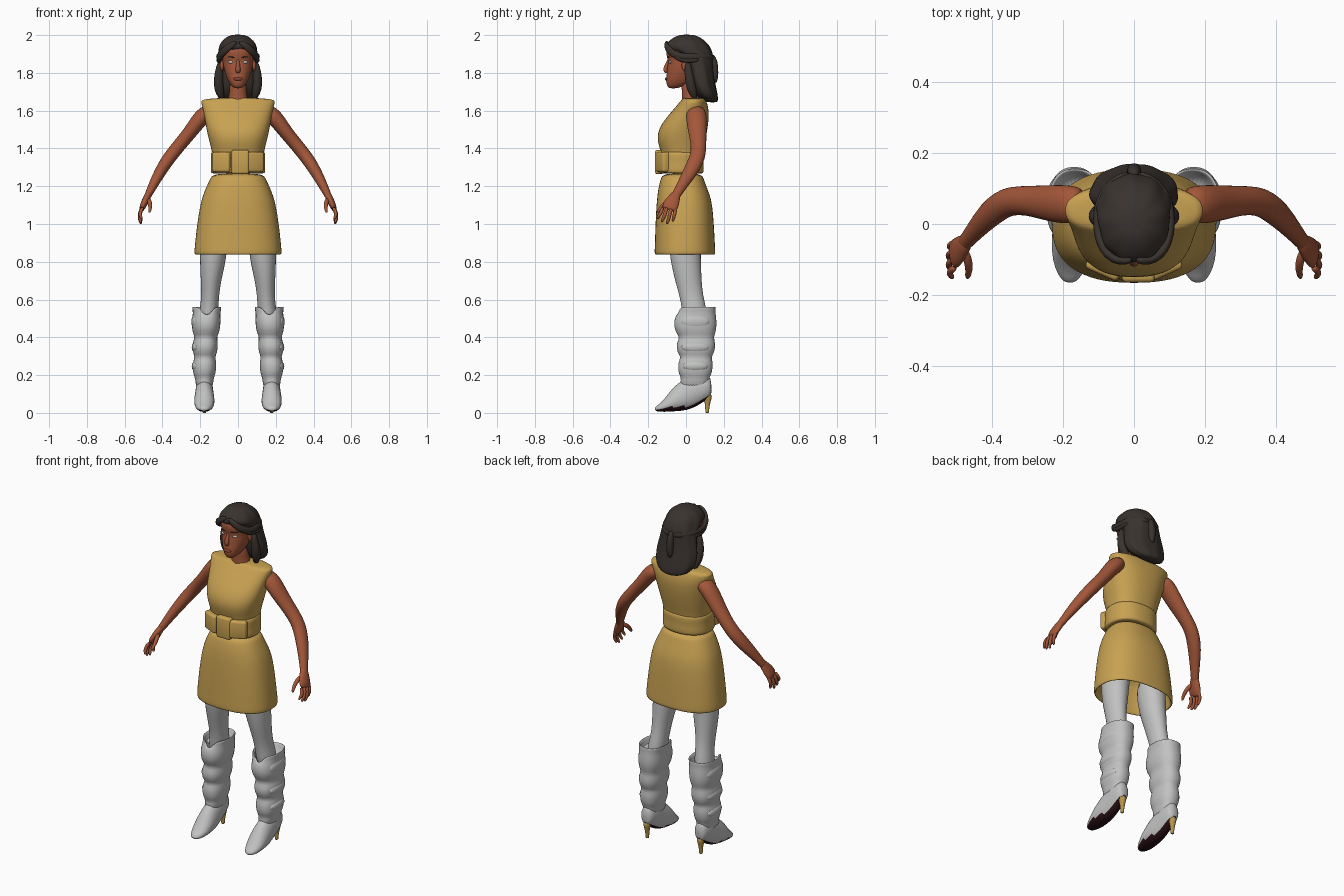
import bpy, bmesh, math
from mathutils import Vector, Matrix

def material(name, rgb):
    m = bpy.data.materials.new(name)
    m.diffuse_color = (*rgb, 1)
    return m

SKIN = material("brown skin", (0.37, 0.095, 0.042))
DRESS = material("mustard cloth", (0.58, 0.36, 0.085))
WHITE = material("pale grey leather", (0.53, 0.54, 0.53))
HAIR = material("dark hair", (0.042, 0.033, 0.028))
SOLE = material("dark sole", (0.022, 0.005, 0.008))
GOLD = material("gold heel", (0.48, 0.30, 0.07))
EYE = material("eye white", (0.72, 0.72, 0.72))
LIP = material("lips", (0.27, 0.06, 0.035))

def finish(name, bm, mat, mirror=False, sub=1):
    bmesh.ops.recalc_face_normals(bm, faces=bm.faces)
    me = bpy.data.meshes.new(name)
    bm.to_mesh(me)
    bm.free()
    ob = bpy.data.objects.new(name, me)
    bpy.context.collection.objects.link(ob)
    me.materials.append(mat)
    for p in me.polygons:
        p.use_smooth = True
    if mirror:
        ob.modifiers.new("mirror", 'MIRROR').use_mirror_merge = False
    if sub:
        s = ob.modifiers.new("smooth", 'SUBSURF')
        s.levels = s.render_levels = sub
    return ob

def skin(name, rings, mat, **kw):
    """Bridge a list of point rings and cap both ends."""
    bm = bmesh.new()
    vs = [[bm.verts.new(p) for p in r] for r in rings]
    n = len(vs[0])
    for a, b in zip(vs, vs[1:]):
        for i in range(n):
            j = (i + 1) % n
            bm.faces.new((a[i], a[j], b[j], b[i]))
    bm.faces.new(vs[0])
    bm.faces.new(vs[-1])
    return finish(name, bm, mat, **kw)

def loft(name, rows, mat, n=32, power=2.0, wave=0, warp=None, **kw):
    """Rows are (z, centre x, front y, back y, half width)."""
    rings = []
    for z, cx, yf, yb, rx in rows:
        ring = []
        for i in range(n):
            a = 2 * math.pi * i / n
            c, s = math.cos(a), math.sin(a)
            k = 1 + wave * math.sin(9 * a + z * 6)
            x = cx + rx * k * math.copysign(abs(c) ** (2 / power), c)
            y = (yf + yb) / 2 + (yb - yf) / 2 * k * math.copysign(abs(s) ** (2 / power), s)
            p = Vector((x, y, z))
            ring.append(warp(p) if warp else p)
        rings.append(ring)
    return skin(name, rings, mat, **kw)

def tube(name, rows, mat, n=12, ref=(0, 1, 0), **kw):
    """Rows are (x, y, z, radius along ref, radius across)."""
    pts = [Vector(r[:3]) for r in rows]
    rings = []
    for i, r in enumerate(rows):
        t = (pts[min(i + 1, len(pts) - 1)] - pts[max(i - 1, 0)]).normalized()
        u = Vector(ref)
        u = (u - t * u.dot(t)).normalized()
        v = t.cross(u)
        rings.append([pts[i] + u * r[3] * math.cos(2 * math.pi * k / n)
                      + v * r[-1] * math.sin(2 * math.pi * k / n) for k in range(n)])
    return skin(name, rings, mat, **kw)

def ball(name, loc, size, mat, **kw):
    bm = bmesh.new()
    bmesh.ops.create_uvsphere(bm, u_segments=20, v_segments=12, radius=1)
    bmesh.ops.transform(bm, matrix=Matrix.Translation(loc) @ Matrix.Diagonal((*size, 1)), verts=bm.verts)
    return finish(name, bm, mat, sub=0, **kw)

def soft_box(name, loc, size, turn, mat):
    bm = bmesh.new()
    bmesh.ops.create_cube(bm, size=1)
    bmesh.ops.transform(bm, matrix=Matrix.Translation(loc) @ Matrix.Rotation(turn, 4, 'Z')
                        @ Matrix.Diagonal((*size, 1)), verts=bm.verts)
    bmesh.ops.bevel(bm, geom=bm.edges[:], offset=0.012, segments=3, affect='EDGES', profile=0.5)
    return finish(name, bm, mat, sub=0)

# Dress bodice
loft("bodice", [
    (1.26, 0, -.125, .085, .135), (1.33, 0, -.125, .08, .132), (1.39, 0, -.135, .09, .14),
    (1.43, 0, -.15, .10, .15), (1.48, 0, -.152, .11, .163), (1.53, 0, -.13, .118, .172),
    (1.58, 0, -.09, .122, .18), (1.62, 0, -.055, .118, .19), (1.65, 0, -.03, .108, .197),
    (1.66, 0, -.022, .10, .19), (1.667, 0, -.015, .092, .10), (1.668, 0, -.01, .085, .06)],
    DRESS, power=2.4)
# Skirt, turned in at the hem so that it is open below
loft("skirt", [
    (1.27, 0, -.125, .085, .135), (1.24, 0, -.133, .093, .146), (1.20, 0, -.145, .108, .167),
    (1.15, 0, -.152, .128, .187), (1.10, 0, -.157, .14, .201), (1.0, 0, -.162, .148, .217),
    (.90, 0, -.165, .153, .228), (.855, 0, -.167, .156, .232), (.838, 0, -.166, .155, .231),
    (.838, 0, -.156, .145, .22), (.86, 0, -.152, .142, .217), (1.0, 0, -.14, .13, .19),
    (1.05, 0, -.10, .09, .14)], DRESS, power=2.4)
# Belt and bow
loft("belt", [
    (1.27, 0, -.125, .08, .13), (1.266, 0, -.147, .092, .143), (1.29, 0, -.152, .096, .146),
    (1.325, 0, -.147, .092, .142), (1.36, 0, -.15, .096, .146), (1.384, 0, -.145, .092, .143),
    (1.38, 0, -.125, .08, .13)], DRESS, power=2.3)
soft_box("bow_knot", (.012, -.143, 1.328), (.092, .042, .128), 0, DRESS)
for side in (-1, 1):
    soft_box("bow_loop", (side * .085, -.122, 1.328), (.10, .045, .105), side * .42, DRESS)

# Arms and hands
tube("arm", [
    (.14, .055, 1.60, .045, .035), (.175, .055, 1.585, .055, .045), (.21, .056, 1.545, .055, .043),
    (.25, .06, 1.49, .05, .038), (.30, .066, 1.43, .042, .036), (.345, .066, 1.375, .041, .036),
    (.375, .053, 1.335, .042, .035), (.41, .025, 1.28, .04, .032), (.445, -.015, 1.215, .03, .026),
    (.472, -.048, 1.16, .024, .02), (.485, -.062, 1.135, .024, .018)], SKIN, n=16, mirror=True)
tube("palm", [
    (.466, -.043, 1.175, .02, .018), (.48, -.058, 1.145, .03, .02), (.494, -.074, 1.115, .042, .02),
    (.506, -.086, 1.088, .044, .017), (.511, -.092, 1.073, .036, .01)], SKIN, mirror=True)
for i, (tip_y, tip_z) in enumerate([(-.15, 1.025), (-.128, 1.008), (-.10, 1.0), (-.07, 1.012)]):
    y = -.122 + i * .023
    x = .516 - abs(i - 1.5) * .003
    tube("finger", [(x - .008, y, 1.09, .011), (x + .006, (y * 2 + tip_y) / 3, 1.062, .0105),
                    (x + .008, (y + 2 * tip_y) / 3, tip_z + .025, .01),
                    (x, tip_y, tip_z + .006, .008), (x - .001, tip_y, tip_z, .004)],
         SKIN, n=8, mirror=True)
tube("thumb", [(.478, -.07, 1.135, .012), (.466, -.105, 1.115, .014), (.464, -.13, 1.09, .011),
               (.468, -.148, 1.068, .009), (.469, -.152, 1.06, .004)], SKIN, n=8, ref=(1, 0, 0), mirror=True)

# Neck and head
loft("neck", [(1.62, 0, -.03, .09, .07), (1.66, 0, -.02, .08, .052), (1.70, 0, -.022, .07, .045),
              (1.78, 0, -.03, .065, .045)], SKIN, n=20)
loft("head", [
    (1.718, 0, -.085, -.05, .012), (1.724, 0, -.097, -.03, .028), (1.745, 0, -.105, .03, .046),
    (1.77, 0, -.106, .05, .058), (1.80, 0, -.101, .07, .069), (1.83, 0, -.10, .09, .077),
    (1.86, 0, -.094, .10, .081), (1.88, 0, -.101, .10, .083), (1.91, 0, -.106, .10, .083),
    (1.94, 0, -.10, .10, .077), (1.965, 0, -.07, .08, .05)], SKIN, power=2.2)
tube("nose", [(0, -.09, 1.875, .006), (0, -.098, 1.85, .009), (0, -.110, 1.822, .014),
              (0, -.106, 1.808, .014), (0, -.098, 1.802, .008)], SKIN, ref=(1, 0, 0))
ball("lips", (0, -.103, 1.768), (.025, .008, .009), LIP)
ball("eye", (.036, -.081, 1.857), (.017, .012, .0075), EYE, mirror=True)
ball("ear", (.085, -.005, 1.84), (.01, .018, .03), SKIN, mirror=True)
tube("brow", [(.016, -.099, 1.879, .003), (.036, -.094, 1.886, .004), (.06, -.072, 1.881, .003)],
     HAIR, n=8, ref=(0, 0, 1), mirror=True)

# Hair: main mass, swept strands, side locks
loft("hair", [
    (2.003, 0, -.025, .03, .025), (1.994, 0, -.055, .065, .055), (1.97, 0, -.092, .10, .084),
    (1.945, 0, -.112, .122, .098), (1.925, 0, -.108, .132, .102), (1.905, 0, -.055, .14, .104),
    (1.87, 0, -.02, .143, .104), (1.82, 0, .0, .145, .112), (1.77, 0, .008, .15, .126),
    (1.72, 0, .022, .16, .125), (1.685, 0, .045, .168, .115), (1.66, 0, .075, .17, .09),
    (1.643, 0, .115, .168, .05)], HAIR, n=54, wave=.02)
tube("swept_strand", [
    (.004, -.10, 1.965, .01, .01), (.04, -.108, 1.945, .018, .012), (.075, -.088, 1.915, .022, .014),
    (.096, -.05, 1.89, .02, .014), (.106, .0, 1.885, .018, .012), (.102, .06, 1.885, .018, .012),
    (.07, .118, 1.885, .016, .012), (.01, .145, 1.88, .014, .01)], HAIR, ref=(0, 0, 1), mirror=True)
tube("temple_strand", [
    (.07, -.08, 1.92, .012), (.092, -.055, 1.885, .015), (.10, -.015, 1.865, .014),
    (.104, .03, 1.865, .013), (.10, .07, 1.87, .01)], HAIR, n=10, ref=(0, 0, 1), mirror=True)
tube("side_lock", [
    (.094, .01, 1.86, .015), (.10, .012, 1.81, .022), (.105, .02, 1.76, .026),
    (.10, .03, 1.71, .026), (.09, .045, 1.675, .018), (.083, .05, 1.655, .006)], HAIR, mirror=True)
tube("back_tail", [
    (0, .135, 1.90, .012), (0, .15, 1.86, .02), (0, .152, 1.80, .022), (0, .15, 1.74, .015)],
    HAIR, ref=(1, 0, 0))

# Legs in tights
loft("leg", [
    (1.0, .12, -.09, .085, .08), (.86, .13, -.09, .078, .072), (.78, .135, -.077, .08, .066),
    (.70, .143, -.058, .083, .054), (.62, .147, -.035, .09, .046), (.55, .153, -.02, .11, .05),
    (.45, .165, -.02, .12, .05)], WHITE, n=24, mirror=True)

def notch(p):
    """Dip the boot top at the front."""
    if p.z > .53 and p.y < .03:
        p.z -= .05 * math.exp(-((p.x - .165) / .028) ** 2)
    return p

# Boot shaft with padded bands
loft("boot_shaft", [
    (.12, .178, -.045, .125, .044), (.18, .178, -.022, .12, .048), (.20, .178, -.035, .132, .056),
    (.225, .178, -.042, .14, .062), (.27, .177, -.042, .143, .063), (.296, .175, -.025, .132, .052),
    (.32, .175, -.048, .152, .066), (.37, .174, -.052, .156, .069), (.40, .17, -.03, .145, .056),
    (.43, .17, -.06, .16, .074), (.49, .168, -.067, .163, .077), (.53, .166, -.045, .155, .071),
    (.558, .165, -.043, .158, .079), (.563, .165, -.038, .154, .074), (.555, .165, -.03, .146, .066),
    (.49, .165, -.02, .13, .055)], WHITE, n=32, power=2.3, warp=notch, mirror=True)
for z, x, h, w in ((.482, .222, .045, .078), (.347, .22, .032, .075), (.247, .22, .03, .068)):
    ball("boot_pad", (x, .05, z), (.025, w, h), WHITE, mirror=True)

# Foot with dark underside
foot = tube("boot_foot", [
    (.18, -.164, .016, .012, .006), (.18, -.155, .021, .026, .015), (.18, -.125, .028, .044, .025),
    (.178, -.08, .05, .055, .047), (.178, -.03, .076, .054, .073), (.178, .02, .105, .048, .08),
    (.178, .07, .13, .046, .075), (.178, .115, .14, .04, .062), (.178, .136, .14, .026, .045)],
    WHITE, n=20, ref=(1, 0, 0), mirror=True)
foot.data.materials.append(SOLE)
for p in foot.data.polygons:
    p.material_index = int(p.normal.z < -.55)
tube("boot_heel", [(.178, .112, .10, .03, .026), (.178, .115, .075, .021, .02),
                   (.178, .113, .04, .012, .012), (.178, .112, .003, .01, .01),
                   (.178, .112, .0, .01, .01)], GOLD, mirror=True)
